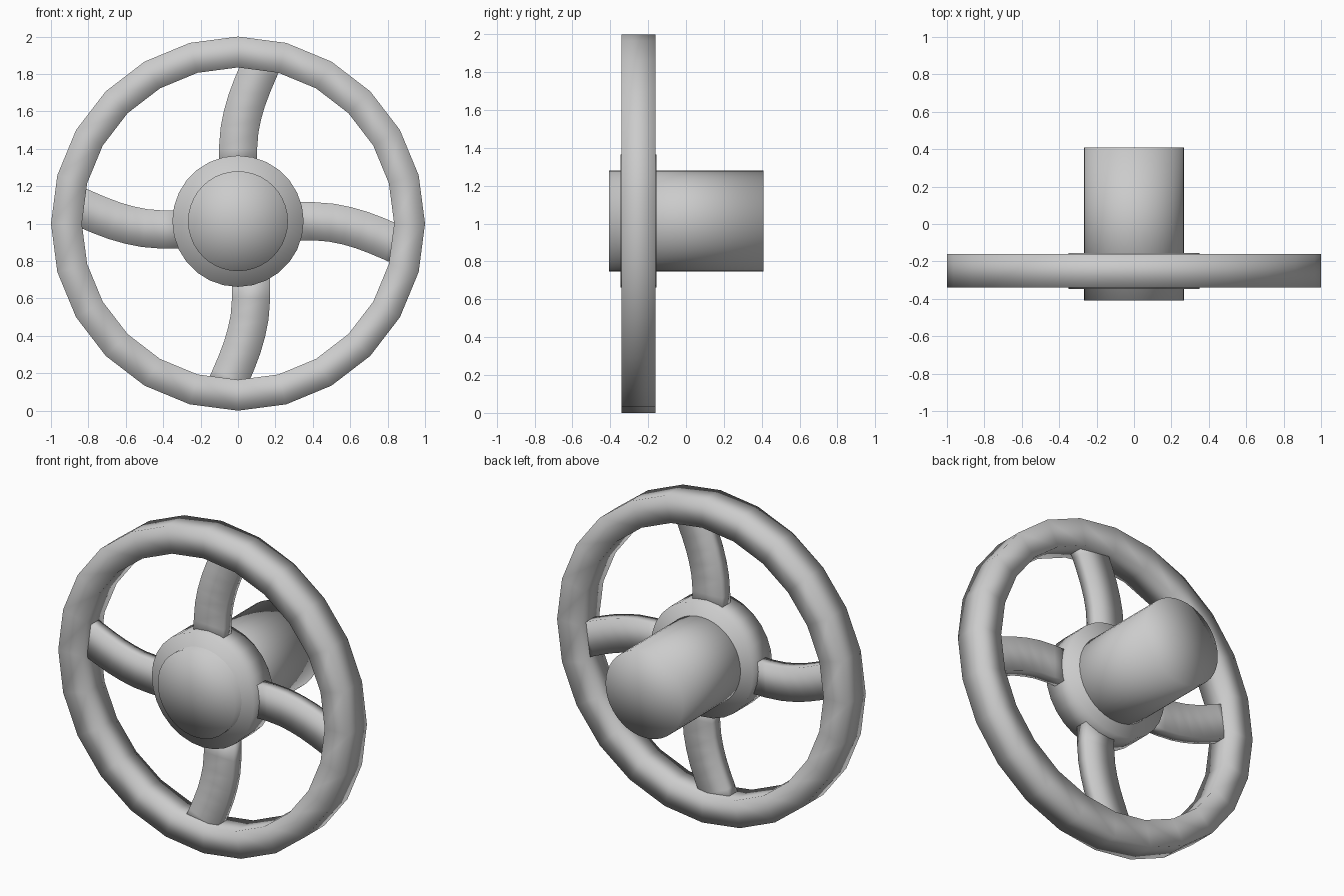
import bpy, bmesh, math
from mathutils import Vector

if "Cube" in bpy.data.objects:
    bpy.data.objects.remove(bpy.data.objects["Cube"])


def finish(name, bm):
    bmesh.ops.recalc_face_normals(bm, faces=bm.faces)
    for f in bm.faces:
        f.smooth = True
    mesh = bpy.data.meshes.new(name)
    bm.to_mesh(mesh)
    bm.free()
    ob = bpy.data.objects.new(name, mesh)
    bpy.context.collection.objects.link(ob)
    return ob


def loft(name, rings, closed):
    # Skin matching rings of points; cap the ends unless it is a closed loop
    bm = bmesh.new()
    vs = [[bm.verts.new(p) for p in r] for r in rings]
    n = len(vs[0])
    for i in range(len(vs) if closed else len(vs) - 1):
        a, b = vs[i], vs[(i + 1) % len(vs)]
        for j in range(n):
            k = (j + 1) % n
            bm.faces.new((a[j], a[k], b[k], b[j]))
    if not closed:
        bm.faces.new(vs[0])
        bm.faces.new(vs[-1])
    return finish(name, bm)


def disc(name, radius, y0, y1, z, sides):
    # Solid cylinder along y, caps fanned so the smooth shading stays even
    bm = bmesh.new()
    bmesh.ops.create_cone(bm, cap_ends=True, cap_tris=True, segments=sides,
                          radius1=radius, radius2=radius, depth=y1 - y0)
    for v in bm.verts:
        x, y, h = v.co
        v.co = Vector((x, (y0 + y1) / 2 + h, z + y))
    return finish(name, bm)


# Rim: rectangular section swept round the wheel
SECTION = [(0.835, -0.34), (1.0, -0.34), (1.0, -0.16), (0.835, -0.16)]
SIDES = 24
rings = []
for i in range(SIDES):
    a = 2 * math.pi * i / SIDES
    rings.append([(r * math.cos(a), y, 1 + r * math.sin(a)) for r, y in SECTION])
loft("wheel_rim", rings, True)

# Hub shaft and the collar around it
disc("hub_shaft", 0.267, -0.408, 0.41, 1.013, 40)
disc("hub_collar", 0.351, -0.347, -0.155, 1.013, 28)

# Curved spokes: (radius, sideways sweep) centre line, one per quarter turn
PATH = [(0.28, 0.0), (0.40, 0.0), (0.50, 0.008), (0.58, 0.024),
        (0.66, 0.047), (0.74, 0.077), (0.82, 0.111), (0.875, 0.136)]
HALF_W, Y_FRONT, Y_BACK = 0.102, -0.29, -0.21
for name, turn, shift in (("top", 0, 0.0), ("right", 1, -0.013),
                          ("bottom", 2, -0.07), ("left", 3, -0.032)):
    a = turn * math.pi / 2
    rings = []
    for i, (r, s) in enumerate(PATH):
        p, q = PATH[max(i - 1, 0)], PATH[min(i + 1, len(PATH) - 1)]
        d = Vector((q[0] - p[0], q[1] - p[1])).normalized()
        ring = []
        for side, y in ((-1, Y_FRONT), (1, Y_FRONT), (1, Y_BACK), (-1, Y_BACK)):
            out = r - side * HALF_W * d.y
            across = s + shift + side * HALF_W * d.x
            ring.append((out * math.sin(a) + across * math.cos(a), y,
                         1 + out * math.cos(a) - across * math.sin(a)))
        rings.append(ring)
    loft("spoke_" + name, rings, False)
